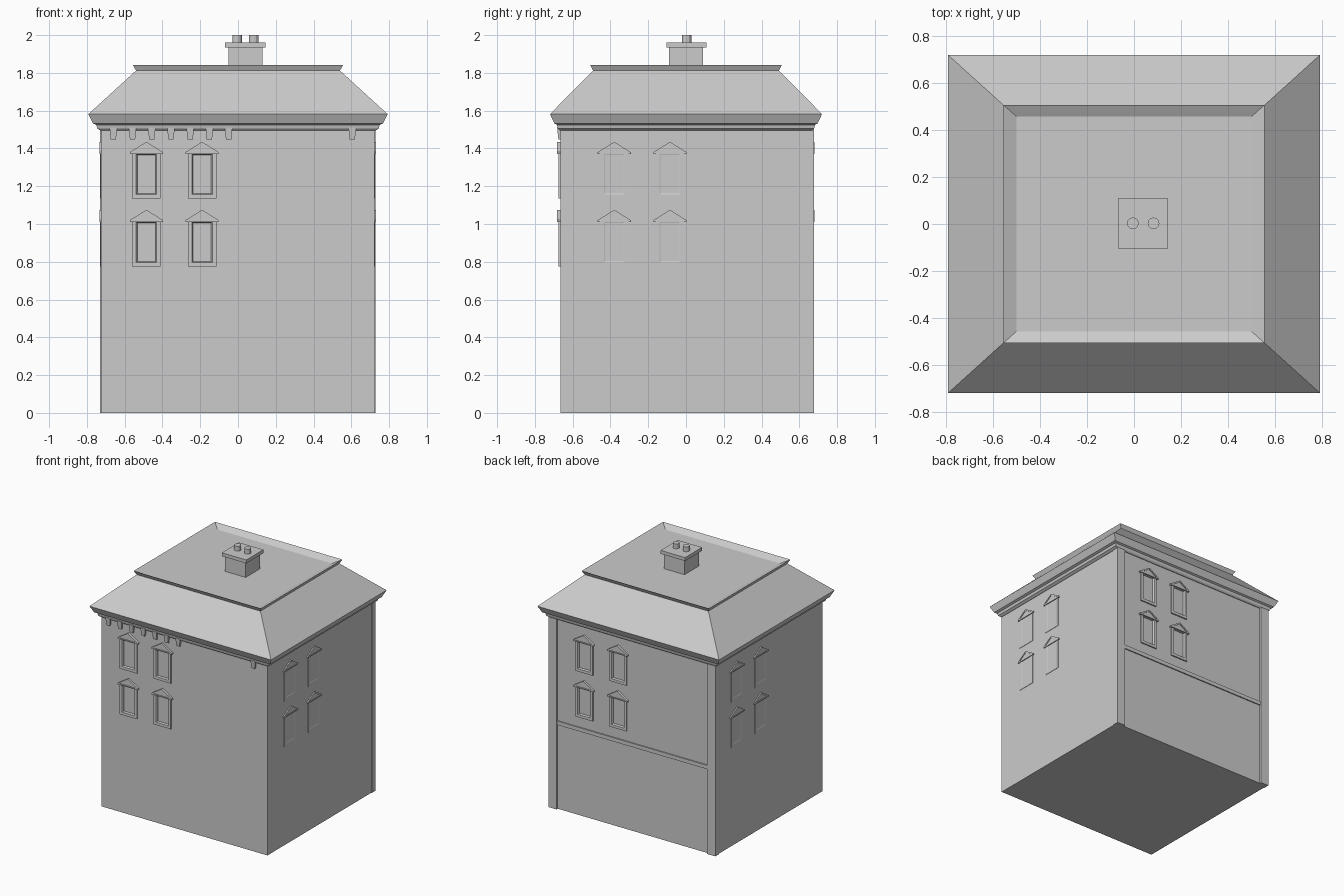
import bpy, bmesh
from math import pi
from mathutils import Matrix

if "Cube" in bpy.data.objects:
    bpy.data.objects.remove(bpy.data.objects["Cube"])


def loft(name, rings, matrix=None):
    """Closed skin through rings of equal point count, capped at both ends."""
    bm = bmesh.new()
    vr = [[bm.verts.new(p) for p in r] for r in rings]
    n = len(rings[0])
    for a, b in zip(vr, vr[1:]):
        for i in range(n):
            j = (i + 1) % n
            bm.faces.new((a[i], a[j], b[j], b[i]))
    bm.faces.new(vr[0][::-1])
    bm.faces.new(vr[-1])
    bmesh.ops.recalc_face_normals(bm, faces=bm.faces)
    if matrix:
        bmesh.ops.transform(bm, matrix=matrix, verts=bm.verts)
    me = bpy.data.meshes.new(name)
    bm.to_mesh(me)
    bm.free()
    ob = bpy.data.objects.new(name, me)
    bpy.context.collection.objects.link(ob)
    return ob


def rect(x0, x1, y0, y1, z):
    return [(x0, y0, z), (x1, y0, z), (x1, y1, z), (x0, y1, z)]


def box(name, x0, x1, y0, y1, z0, z1, matrix=None):
    return loft(name, [rect(x0, x1, y0, y1, z0), rect(x0, x1, y0, y1, z1)], matrix)


def upright(hw, z0, z1, y):
    return [(-hw, y, z0), (hw, y, z0), (hw, y, z1), (-hw, y, z1)]


# Main walls
walls = box("walls", -0.725, 0.722, -0.664, 0.663, 0, 1.51)


def window(name, wall, u, z, angle, out, recess, gable):
    m = Matrix.Rotation(angle, 4, 'Z') @ Matrix.Translation((u, -wall, z))
    # Frame with a splayed opening and a pane at its back
    loft(name + "_frame", [upright(0.075, 0, 0.237, 0.005), upright(0.075, 0, 0.237, -out),
                           upright(0.054, 0.022, 0.237, -out), upright(0.050, 0.026, 0.233, -out * 0.5),
                           upright(0.046, 0.028, 0.23, recess)], m)
    # Gabled hood
    tri = [(-0.088, 0.235), (0.088, 0.235), (0.088, 0.245), (0, 0.3), (-0.088, 0.245)]
    inner = [(-0.066, 0.243), (0.066, 0.243), (0.066, 0.246), (0, 0.288), (-0.066, 0.246)]
    loft(name + "_hood", [[(x, 0.005, h) for x, h in tri], [(x, -gable, h) for x, h in tri],
                          [(x, -gable, h) for x, h in inner],
                          [(x, -gable * 0.6, h) for x, h in inner]], m)
    # Opening cut in the wall
    if recess > 0:
        cut = box(name + "_cutter", -0.06, 0.06, -0.05, recess + 0.01, 0.015, 0.234, m)
        cut.hide_render = True
        cut.hide_set(True)
        mod = walls.modifiers.new(name, 'BOOLEAN')
        mod.operation, mod.object, mod.solver = 'DIFFERENCE', cut, 'EXACT'


# Two floors of two windows on each side
for side, wall, us, angle, out, recess, gable in (
        ("front", 0.664, (-0.485, -0.19), 0, 0.010, 0.015, 0.018),
        ("right", 0.722, (-0.38, -0.085), pi / 2, 0.003, -0.001, 0.009),
        ("back", 0.663, (-0.42, -0.125), pi, 0.010, 0.015, 0.018),
        ("left", 0.725, (-0.40, -0.105), -pi / 2, 0.003, -0.001, 0.009)):
    for i, u in enumerate(us):
        for j, z in enumerate((0.775, 1.135)):
            window(f"{side}_window_{i}_{j}", wall, u, z, angle, out, recess, gable)

# Back corner pilasters and string course
box("back_pilaster_right", 0.655, 0.727, 0.63, 0.678, 0, 1.5)
box("back_pilaster_left", -0.73, -0.658, 0.63, 0.678, 0, 1.5)
box("back_string_course", -0.66, 0.66, 0.65, 0.672, 0.665, 0.695)

# Cornice, hipped roof and sunken flat top
profile = [(0.728, 0.668, 1.495), (0.745, 0.678, 1.505), (0.750, 0.683, 1.525),
           (0.768, 0.697, 1.532), (0.792, 0.72, 1.582), (0.540, 0.492, 1.812),
           (0.556, 0.507, 1.842), (0.50, 0.457, 1.815)]
loft("cornice_and_roof", [rect(-a, a, -b, b, z) for a, b, z in profile])

# Tapered brackets under the front cornice
for i, x in enumerate([-0.66 + 0.1017 * k for k in range(7)] + [0.605]):
    loft(f"bracket_{i}", [rect(x - 0.014, x + 0.014, -0.676, -0.65, 1.448),
                          rect(x - 0.02, x + 0.02, -0.682, -0.65, 1.51)])

# Chimney
box("chimney_stack", -0.05, 0.13, -0.09, 0.09, 1.80, 1.937)
box("chimney_cap", -0.068, 0.145, -0.104, 0.109, 1.935, 1.962)
for i, x in enumerate((-0.005, 0.083)):
    bpy.ops.mesh.primitive_cylinder_add(vertices=12, radius=0.025, depth=0.045,
                                        location=(x, 0.003, 1.9775))
    bpy.context.object.name = f"chimney_pot_{i}"
